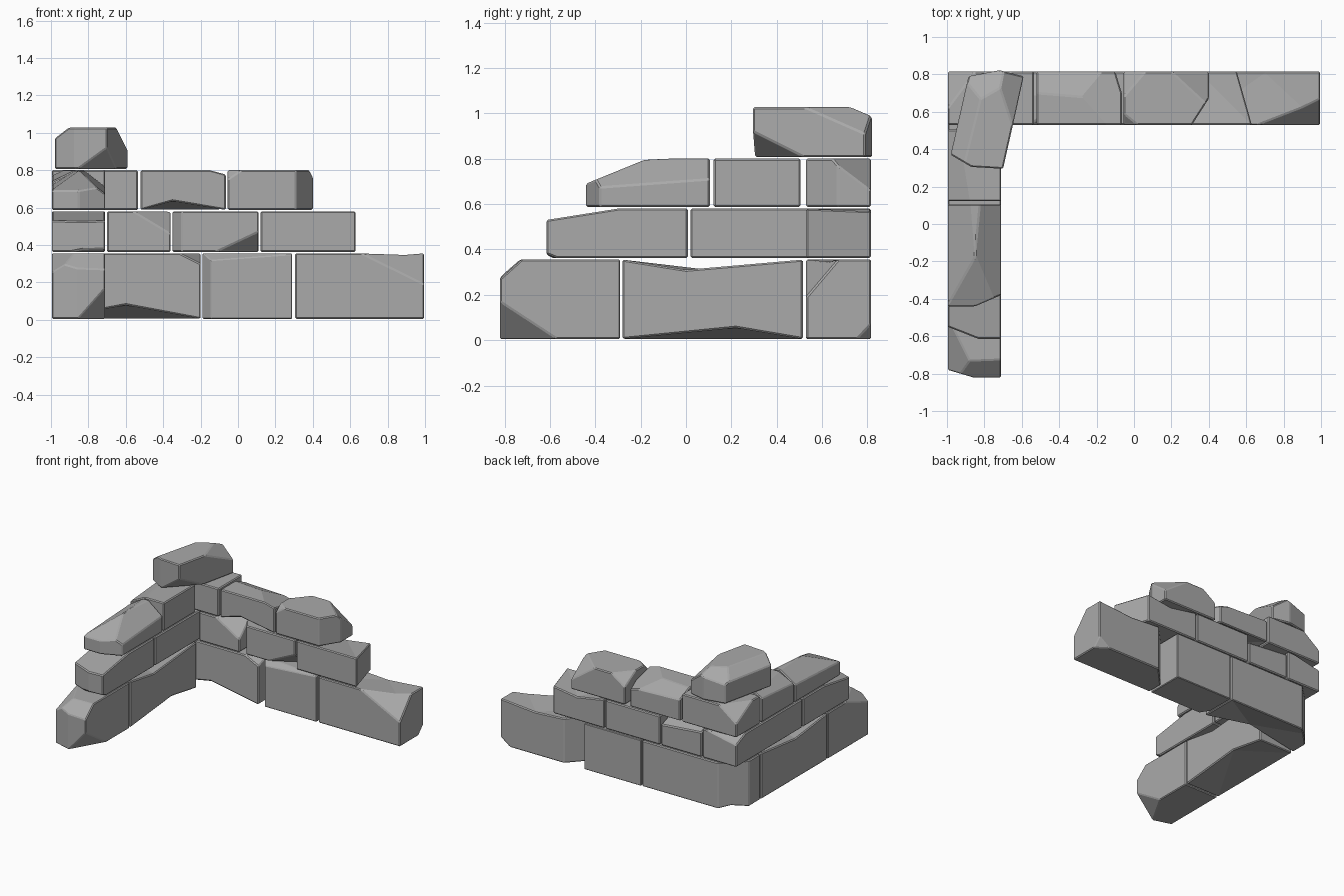
import bpy
import bmesh
from mathutils import Vector

old = bpy.data.objects.get("Cube")
if old:
    bpy.data.objects.remove(old, do_unlink=True)

stone = bpy.data.materials.new("grey_stone")
stone.use_nodes = True
GREY = (0.4, 0.4, 0.4, 1)
stone.diffuse_color = GREY
stone.node_tree.nodes["Principled BSDF"].inputs["Base Color"].default_value = GREY


def dent(bm, point):
    """Split the nearest edge and pull the new corner to the point."""
    p = Vector(point)

    def spot(e):
        a, b = (v.co for v in e.verts)
        t = (p - a).dot(b - a) / (b - a).length_squared
        return min(max(t, 0.05), 0.95)

    def distance(e):
        a, b = (v.co for v in e.verts)
        return (a.lerp(b, spot(e)) - p).length

    edge = min(bm.edges, key=distance)
    _, vert = bmesh.utils.edge_split(edge, edge.verts[0], spot(edge))
    vert.co = p


def chip(bm, centre, points):
    """Slice off the side of a plane away from the centre; two xy points mean an upright plane."""
    if len(points) == 2:
        (ax, ay), (bx, by) = points
        points = ((ax, ay, 0), (bx, by, 0), (ax, ay, 1))
    a, b, c = (Vector(p) for p in points)
    n = (b - a).cross(c - a).normalized()
    if n.dot(centre - a) > 0:
        n = -n
    bmesh.ops.bisect_plane(bm, geom=bm.verts[:] + bm.edges[:] + bm.faces[:],
                           plane_co=a, plane_no=n, clear_outer=True, dist=1e-5)
    rim = [e for e in bm.edges if e.is_boundary]
    if rim:
        bmesh.ops.holes_fill(bm, edges=rim, sides=0)


def brick(name, footprint, z, dents=(), chips=()):
    """Extrude a footprint, dent and chip it, then soften its edges."""
    bm = bmesh.new()
    base = bm.faces.new([bm.verts.new((x, y, z[0])) for x, y in footprint])
    top = bmesh.ops.extrude_face_region(bm, geom=[base])["geom"]
    for v in top:
        if isinstance(v, bmesh.types.BMVert):
            v.co.z = z[1]
    centre = sum((v.co for v in bm.verts), Vector()) / len(bm.verts)
    for p in dents:
        dent(bm, p)
    if dents:
        bmesh.ops.triangulate(bm, faces=bm.faces[:])
    for points in chips:
        chip(bm, centre, points)
    bmesh.ops.dissolve_limit(bm, angle_limit=0.01, verts=bm.verts[:], edges=bm.edges[:])
    bmesh.ops.recalc_face_normals(bm, faces=bm.faces[:])
    mesh = bpy.data.meshes.new(name)
    bm.to_mesh(mesh)
    bm.free()
    mesh.materials.append(stone)
    obj = bpy.data.objects.new(name, mesh)
    bpy.context.collection.objects.link(obj)
    soft = obj.modifiers.new("worn_edges", 'BEVEL')
    soft.width = 0.007
    soft.segments = 1
    soft.limit_method = 'ANGLE'
    soft.angle_limit = 0.4


FRONT, BACK, OUT, IN = 0.53, 0.815, -0.995, -0.71
LOW, MID, HIGH = (0.005, 0.355), (0.362, 0.58), (0.587, 0.8)


def back_brick(name, x0, x1, z, **damage):
    brick(name, [(x0, FRONT), (x1, FRONT), (x1, BACK), (x0, BACK)], z, **damage)


def side_brick(name, y0, y1, z, **damage):
    brick(name, [(OUT, y0), (IN, y0), (IN, y1), (OUT, y1)], z, **damage)


# Bottom course
back_brick("bottom_corner_brick", OUT, -0.2, LOW,
           dents=[(-0.6, FRONT, 0.08)],
           chips=[((-0.84, BACK), (OUT, 0.66)),
                  ((-0.31, FRONT, 0.355), (-0.2, FRONT, 0.3), (-0.2, 0.68, 0.355))])
back_brick("bottom_middle_brick", -0.19, 0.29, LOW,
           chips=[((-0.145, FRONT), (-0.19, 0.6)),
                  ((-0.19, FRONT, 0.315), (0.29, FRONT, 0.35), (0, 0.57, 0.355))])
back_brick("bottom_end_brick", 0.305, 0.995, LOW,
           dents=[(0.7, BACK, 0.33)],
           chips=[((0.66, FRONT, 0.355), (0.995, FRONT, 0.19), (0.995, 0.67, 0.355)),
                  ((0.995, 0.75, 0), (0.995, BACK, 0.07), (0.9, BACK, 0)),
                  ((0.46, BACK), (0.305, 0.65))])
side_brick("bottom_side_brick", -0.28, 0.515, LOW,
           dents=[(IN, 0.22, 0.055), (IN, 0, 0.31), (OUT, 0.1, 0.31)])
side_brick("bottom_side_end_brick", -0.82, -0.29, LOW,
           chips=[((OUT, -0.82, 0.28), (IN, -0.82, 0.27), (IN, -0.725, 0.355)),
                  ((IN, -0.82, 0.17), (IN, -0.56, 0), (-0.86, -0.82, 0)),
                  ((-0.86, -0.82), (OUT, -0.78)),
                  ((OUT, -0.82, 0.24), (OUT, -0.5, 0.355), (-0.87, -0.75, 0.355))])

# Second course
side_brick("second_corner_brick", 0.02, BACK, MID,
           chips=[((OUT, BACK, 0.53), (OUT, 0.7, 0.58), (-0.75, BACK, 0.58))])
back_brick("second_inner_brick", -0.7, -0.36, MID,
           chips=[((-0.56, FRONT, 0.58), (-0.36, FRONT, 0.46), (-0.36, 0.66, 0.58)),
                  ((-0.7, BACK, 0.55), (-0.36, BACK, 0.52), (-0.5, 0.68, 0.58))])
back_brick("second_middle_brick", -0.35, 0.11, MID,
           chips=[((-0.12, FRONT, 0.362), (0.11, FRONT, 0.47), (0.11, 0.66, 0.362)),
                  ((-0.3, FRONT), (-0.35, 0.6))])
back_brick("second_end_brick", 0.12, 0.63, MID,
           dents=[(0.35, BACK, 0.54)],
           chips=[((0.63, FRONT), (0.565, 0.76))])
side_brick("second_side_end_brick", -0.615, 0.008, MID,
           chips=[((OUT, -0.615, 0.52), (IN, -0.615, 0.53), (IN, -0.3, 0.58)),
                  ((OUT, -0.55), (-0.83, -0.615)),
                  ((IN, -0.615, 0.38), (IN, -0.57, 0.362), (OUT, -0.615, 0.37))])

# Third course
back_brick("third_corner_brick", OUT, -0.535, HIGH,
           chips=[((-0.85, BACK, 0.8), (OUT, BACK, 0.69), (OUT, 0.62, 0.8))])
back_brick("third_middle_brick", -0.52, -0.065, HIGH,
           dents=[(-0.35, FRONT, 0.635)],
           chips=[((-0.4, BACK, 0.8), (-0.28, 0.68, 0.8), (-0.065, BACK, 0.71)),
                  ((-0.52, BACK, 0.75), (-0.28, 0.68, 0.8), (-0.52, 0.7, 0.8)),
                  ((-0.1, BACK), (-0.065, 0.7))])
back_brick("third_end_brick", -0.055, 0.4, HIGH,
           chips=[((0.31, FRONT), (0.4, 0.67)),
                  ((0.2, BACK, 0.8), (0.4, 0.67, 0.77), (0.4, BACK, 0.66)),
                  ((-0.055, FRONT, 0.75), (0.02, FRONT, 0.8), (-0.055, 0.59, 0.8)),
                  ((-0.055, BACK, 0.72), (0.06, BACK, 0.8), (-0.055, 0.68, 0.8))])
side_brick("third_side_brick", 0.122, 0.505, HIGH,
           chips=[((OUT, 0.122, 0.74), (OUT, 0.505, 0.77), (-0.9, 0.3, 0.8))])
side_brick("third_side_end_brick", -0.44, 0.105, HIGH,
           chips=[((OUT, -0.44, 0.69), (IN, -0.44, 0.69), (-0.85, -0.17, 0.8)),
                  ((IN, -0.17, 0.69), (IN, -0.44, 0.67), (-0.85, -0.17, 0.8)),
                  ((OUT, -0.3, 0.7), (OUT, 0.105, 0.72), (-0.86, 0, 0.8)),
                  ((-0.85, -0.44), (IN, -0.38))])

# Loose brick resting askew on the corner
brick("top_loose_brick",
      [(-0.98, 0.37), (-0.87, 0.305), (-0.7, 0.295), (-0.645, 0.54),
       (-0.59, 0.79), (-0.72, 0.822), (-0.885, 0.79)], (0.807, 1.027),
      chips=[((-0.645, 0.54, 1.02), (-0.73, 0.8, 1.02), (-0.59, 0.79, 0.91)),
             ((-0.7, 0.295, 0.92), (-0.86, 0.3, 0.807), (-0.65, 0.52, 0.807)),
             ((-0.98, 0.37, 0.97), (-0.89, 0.79, 0.96), (-0.85, 0.55, 1.027)),
             ((-0.885, 0.79, 0.95), (-0.72, 0.822, 0.98), (-0.8, 0.68, 1.027))])
